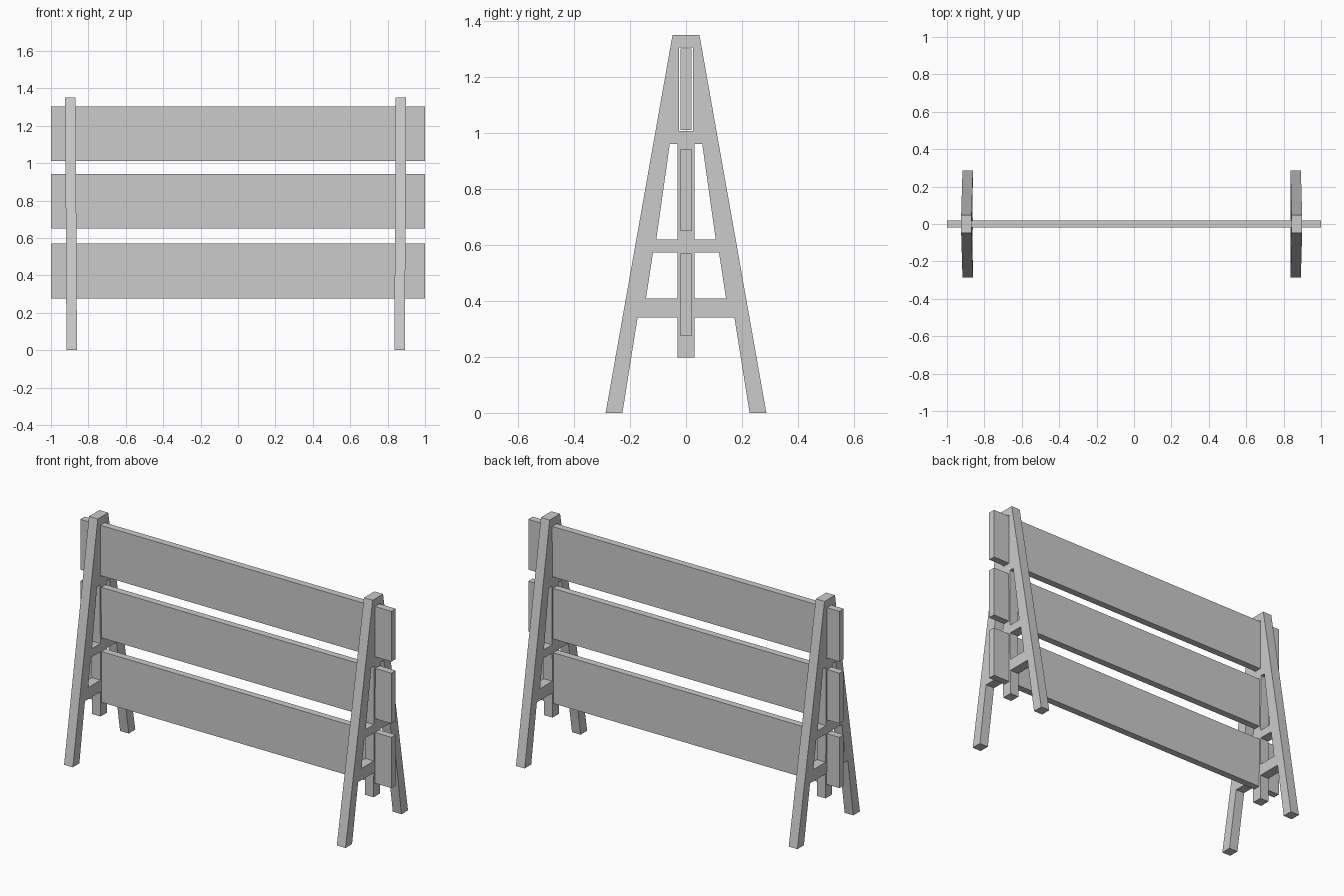
import bpy, bmesh
from mathutils import Matrix

if "Cube" in bpy.data.objects:
    bpy.data.objects.remove(bpy.data.objects["Cube"])


def mirrored(points):
    return points + [(-y, z) for y, z in reversed(points)]


# Half outline of the A-frame in (y, z): post foot, crossbar underside, leg, top
OUTLINE = mirrored([(0.03, 0.197), (0.03, 0.34), (0.173, 0.34), (0.227, 0),
                    (0.287, 0), (0.048, 1.35)])
SLOT = mirrored([(0.025, 1.007), (0.025, 1.305)])
WINDOWS = [
    [(0.03, 0.408), (0.143, 0.408), (0.118, 0.572), (0.03, 0.572)],
    [(0.03, 0.62), (0.106, 0.62), (0.058, 0.96), (0.03, 0.96)],
]
HOLES = [SLOT] + WINDOWS + [[(-y, z) for y, z in w] for w in WINDOWS]


def make_frame(name, x_foot, x_top):
    # Filled profile with holes, extruded along x
    curve = bpy.data.curves.new(name, 'CURVE')
    curve.dimensions = '2D'
    curve.fill_mode = 'BOTH'
    curve.extrude = 0.028
    for loop in [OUTLINE] + HOLES:
        spline = curve.splines.new('POLY')
        spline.points.add(len(loop) - 1)
        for p, (y, z) in zip(spline.points, loop):
            p.co = (y, z, 0, 1)
        spline.use_cyclic_u = True
    temp = bpy.data.objects.new(name + "_profile", curve)
    bpy.context.collection.objects.link(temp)
    deps = bpy.context.evaluated_depsgraph_get()
    mesh = bpy.data.meshes.new_from_object(temp.evaluated_get(deps))
    bpy.data.objects.remove(temp)
    # Stand the profile upright and lean it slightly along x
    mesh.transform(Matrix(((0, (x_top - x_foot) / 1.35, 1, x_foot),
                           (1, 0, 0, 0), (0, 1, 0, 0), (0, 0, 0, 1))))
    bm = bmesh.new()
    bm.from_mesh(mesh)
    bmesh.ops.remove_doubles(bm, verts=bm.verts, dist=1e-4)
    bmesh.ops.recalc_face_normals(bm, faces=bm.faces)
    for f in bm.faces:
        f.smooth = False
    bm.to_mesh(mesh)
    bm.free()
    mesh.name = name
    bpy.context.collection.objects.link(bpy.data.objects.new(name, mesh))


def make_plank(name, z0, z1):
    bpy.ops.mesh.primitive_cube_add(size=1, location=(0, 0, (z0 + z1) / 2))
    plank = bpy.context.object
    plank.name = name
    plank.scale = (2, 0.04, z1 - z0)


# Two end frames
make_frame("left_frame", -0.889, -0.896)
make_frame("right_frame", 0.864, 0.871)

# Three barrier planks
make_plank("lower_plank", 0.275, 0.57)
make_plank("middle_plank", 0.65, 0.943)
make_plank("upper_plank", 1.01, 1.302)
